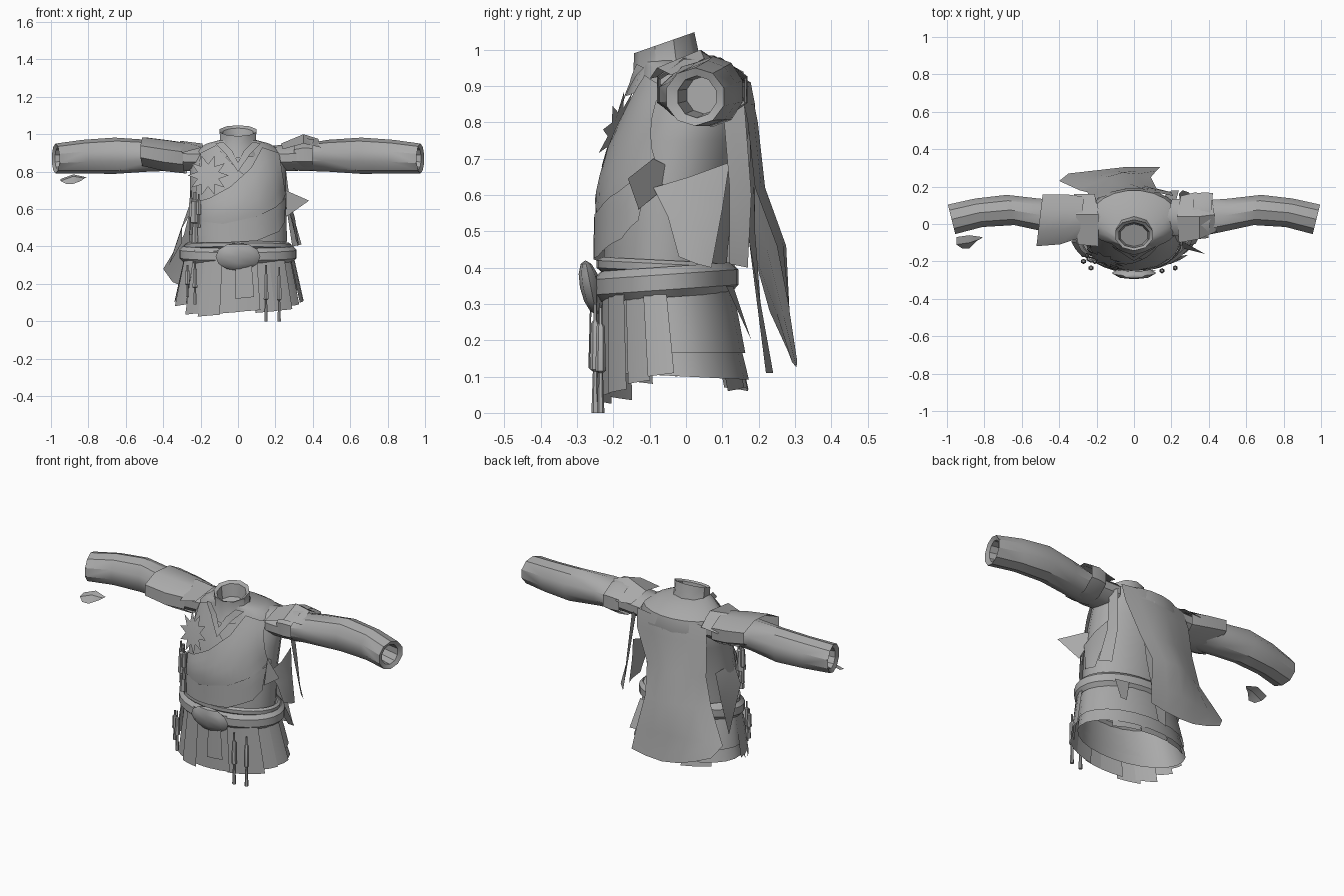
import bpy, bmesh, math
from mathutils import Vector

old = bpy.data.objects.get("Cube")
if old:
    bpy.data.objects.remove(old, do_unlink=True)

cloth = bpy.data.materials.new("grey cloth")
cloth.use_nodes = True
GREY = (0.4, 0.4, 0.4, 1)
cloth.diffuse_color = GREY
cloth.node_tree.nodes["Principled BSDF"].inputs["Base Color"].default_value = GREY


def finish(name, bm, angle=35):
    """Turn a bmesh into a shaded object."""
    bmesh.ops.recalc_face_normals(bm, faces=bm.faces)
    mesh = bpy.data.meshes.new(name)
    bm.to_mesh(mesh)
    bm.free()
    obj = bpy.data.objects.new(name, mesh)
    bpy.context.collection.objects.link(obj)
    mesh.materials.append(cloth)
    bpy.ops.object.select_all(action='DESELECT')
    obj.select_set(True)
    bpy.context.view_layer.objects.active = obj
    bpy.ops.object.shade_smooth_by_angle(angle=math.radians(angle))
    return obj


def sheet(name, rows, wrap=False, loop=False, cap=False):
    """Skin a grid of points; wrap closes each row, loop joins last row to first."""
    bm = bmesh.new()
    grid = [[bm.verts.new(p) for p in row] for row in rows]
    n = len(grid[0])
    pairs = list(zip(grid, grid[1:])) + ([(grid[-1], grid[0])] if loop else [])
    for a, b in pairs:
        for i in range(n if wrap else n - 1):
            j = (i + 1) % n
            bm.faces.new((a[i], a[j], b[j], b[i]))
    if cap:
        bm.faces.new(grid[-1])
    return finish(name, bm)


def ring(u, v, ru, rv, n):
    for i in range(n):
        t = math.tau * (i + 0.5) / n
        yield u + ru * math.cos(t), v + rv * math.sin(t)


def upright(name, sections, n=16, tilt=0, cap=False):
    """Tube along z from (z, cy, rx, ry) sections."""
    return sheet(name, [[(x, y, z + tilt * y) for x, y in ring(0, cy, rx, ry, n)]
                        for z, cy, rx, ry in sections], True, cap=cap)


def sideways(name, sections, side, n=10, slant=0, cap=False):
    """Tube along x from (x, cy, cz, ry, rz) sections."""
    return sheet(name, [[(side * (x + slant * (y - cy)), y, z) for y, z in ring(cy, cz, ry, rz, n)]
                        for x, cy, cz, ry, rz in sections], True, cap=cap)


# Torso
TORSO = [(.34, -.06, .26, .17), (.45, -.055, .265, .172), (.6, -.045, .26, .18),
         (.75, -.01, .26, .18), (.85, .02, .26, .172), (.91, .025, .235, .155),
         (.95, -.005, .17, .12), (.97, -.055, .095, .08)]
upright("torso", TORSO, 20)


def front(x, z, off=0.012):
    """Point on the front of the torso."""
    z0 = min(max(z, TORSO[0][0]), TORSO[-1][0])
    for a, b in zip(TORSO, TORSO[1:]):
        if z0 <= b[0]:
            t = (z0 - a[0]) / (b[0] - a[0])
            cy, rx, ry = (p + (q - p) * t for p, q in zip(a[1:], b[1:]))
            break
    return (x, cy - ry * math.sqrt(max(0, 1 - (x / rx) ** 2)) - off, z)


def densify(edge, k=3):
    pts = [tuple(p + (q - p) * i / k for p, q in zip(a, b))
           for a, b in zip(edge, edge[1:]) for i in range(k)]
    return pts + [edge[-1]]


def drape(name, top, bottom, steps=5, off=0.012, puff=0.0):
    """Cloth between two edges, laid on the torso front."""
    rows = []
    for k in range(steps + 1):
        t = k / steps
        rows.append([front(a[0] + (b[0] - a[0]) * t, a[1] + (b[1] - a[1]) * t,
                           off + puff * math.sin(math.pi * t))
                     for a, b in zip(densify(top), densify(bottom))])
    return sheet(name, rows)


# Wrapped chest layers, with a pointed end at the left
drape("under_wrap", [(-.2, .9), (-.12, .94), (-.03, .84), (.1, .72)],
      [(-.25, .5), (-.16, .48), (-.05, .48), (.1, .5)], off=0.008)
drape("over_wrap", [(.22, .9), (.13, .93), (.07, .82), (-.04, .72), (-.15, .66), (-.25, .63)],
      [(.255, .68), (.22, .6), (.13, .54), (0, .5), (-.14, .48), (-.25, .5)], off=0.018, puff=0.008)
drape("waist_wrap", [(.255, .66), (.2, .61), (.1, .56), (-.08, .52), (-.25, .54)],
      [(.25, .53), (.22, .48), (.1, .43), (-.08, .42), (-.25, .42)], off=0.028)
sheet("pointed_flap", [[(.255, -.09, .70), (.38, -.16, .645)], [(.255, -.01, .66), (.26, -.13, .56)]])

# Collar with a sunken neck floor
upright("collar", [(.93, -.06, .13, .105), (.98, -.055, .1, .09), (1.04, -.06, .103, .083),
                   (1.03, -.06, .085, .068), (.96, -.06, .075, .06)], 10, tilt=0.35, cap=True)
for s, side in ((1, "left"), (-1, "right")):
    drape("lapel_" + side, [(.12 * s, .95), (.07 * s, .9), (0, .8)],
          [(.08 * s, .96), (.03 * s, .91), (0, .85)], 1, 0.026)

# Sleeves with hollow cuffs
SLEEVE = [(.18, .04, .87, .1, .07), (.33, .025, .875, .105, .07), (.48, .045, .885, .095, .085),
          (.66, .075, .885, .085, .097), (.83, .06, .88, .08, .09), (.975, .025, .87, .083, .08),
          (.965, .03, .87, .055, .058), (.85, .05, .875, .05, .052)]
for s, side in ((1, "left"), (-1, "right")):
    sideways("sleeve_" + side, SLEEVE, s, slant=0.25, cap=True)

# Shoulder bands and flaps
sideways("shoulder_band_right", [(.28, .035, .872, .12, .088), (.38, .025, .885, .145, .09),
                                 (.505, .02, .907, .15, .083)], -1, 8, slant=-0.12)
sideways("shoulder_band_left", [(.31, .045, .885, .125, .085), (.36, .045, .89, .135, .095),
                                (.41, .045, .89, .13, .09)], 1, 8, slant=0.1)
sheet("shoulder_flap_left", [[(.24, -.1, .92), (.23, .04, .95), (.25, .15, .91)],
                             [(.35, -.08, .95), (.35, .04, 1.0), (.33, .17, .91)],
                             [(.44, -.04, .93), (.43, .05, .975), (.42, .13, .93)]])
sheet("shoulder_flap_right", [[(-.19, -.12, .93), (-.19, .05, .95), (-.21, .16, .9)],
                              [(-.3, -.11, .9), (-.31, .05, .965), (-.32, .16, .89)]])

# Star badge on the right of the chest
bm = bmesh.new()
hub = bm.verts.new((-.16, -.195, .78))
tips = []
for i in range(20):
    r, t = (0.11, 0.06)[i % 2], math.tau * i / 20
    x, z = -.16 + r * math.cos(t), .78 + r * math.sin(t)
    tips.append(bm.verts.new((x, -.19 - 0.35 * (x + .16) + 0.3 * (z - .78), z)))
for a, b in zip(tips, tips[1:] + tips[:1]):
    bm.faces.new((hub, a, b))
finish("star_badge", bm)

# Skirt: under layer, over layer and overlapping pleats
upright("under_skirt", [(.36, -.06, .27, .175), (.2, -.035, .3, .185), (.1, -.02, .325, .195)], 24, tilt=-0.05)
upright("over_skirt", [(.38, -.06, .275, .18), (.27, -.04, .3, .185), (.165, -.025, .32, .19)], 24)


def pleat(name, angle, half, low, top=.37, out=0.012):
    rows = []
    for t in (0, .5, 1):
        rx, ry, cy = .275 + .06 * t + out, .175 + .03 * t + out, -.055 + .025 * t
        rows.append([(rx * math.sin(a), cy - ry * math.cos(a) - k * 0.01, top + (low - top) * t + k * 0.01)
                     for k, a in ((0, angle - half), (0.5, angle), (1, angle + half))])
    return sheet(name, rows)


LOWS = [.1, .08, .035, .025, .04, .05, .045, .055, .08, .1]
for i, low in enumerate(LOWS):
    pleat(f"front_pleat_{i}", math.radians(-81 + 18 * i), 0.19, low, out=0.006 + 0.01 * (i % 2))
for i in range(3):
    pleat(f"back_pleat_{i}", math.radians(150 + 30 * i), 0.27, 0.06, top=.3, out=0.002)
pleat("front_tab", 0.1, 0.14, .12, top=.3, out=0.03)


# Belts
def belt(name, rx, ry, z, high, thick, tilt):
    rows = []
    for i in range(28):
        a = math.tau * i / 28
        row = []
        for dr, dz in ring(0, 0, thick, high, 6):
            y = (ry + dr) * math.sin(a)
            row.append(((rx + dr) * math.cos(a), y - .055, z + dz + tilt * y))
        rows.append(row)
    return sheet(name, rows, True, True)


belt("belt", .295, .18, .36, .042, .022, 0.07)
belt("upper_belt", .272, .178, .4, .02, .016, -0.05)

# Buckle: a faceted lens
bm = bmesh.new()
bmesh.ops.create_uvsphere(bm, u_segments=8, v_segments=6, radius=1)
for v in bm.verts:
    v.co = Vector((v.co.x * .12, -.262 + v.co.y * .03 - v.co.z * 0.015, .345 + v.co.z * .075))
finish("buckle", bm)


# Hanging tassels
def tassel(name, x, y, top, low, r=0.013):
    h = top - low
    sections = [(0, .4), (.15, .4), (.18, .9), (.6, 1.1), (.62, .5), (1, .8)]
    return sheet(name, [[(u, v, top - h * t) for u, v in ring(x, y, r * w, r * w, 6)]
                        for t, w in sections], True, cap=True)


for i, (x, y, top, low) in enumerate([(.15, -.25, .3, 0), (.22, -.235, .29, 0),
                                      (-.23, -.235, .32, .09), (-.27, -.2, .3, .13),
                                      (-.25, -.17, .7, .46), (-.21, -.2, .68, .5)]):
    tassel(f"tassel_{i}", x, y, top, low)
tassel("pouch", -.23, -.18, .69, .42, 0.025)

# Cape hanging from the back, narrow at the waist and flared towards the right
CAPE = [(.9, -.22, .21, .13, .15), (.8, -.24, .2, .15, .17), (.62, -.25, .12, .17, .19),
        (.46, -.29, .09, .18, .25), (.28, -.4, .12, .23, .285), (.15, -.35, .14, .27, .305)]
rows = []
for z, x0, x1, y0, y1 in CAPE:
    hem = z < .2
    rows.append([(x0 + (x1 - x0) * t, y0 + (y1 - y0) * min(1, t * 1.6) + 0.03 * math.sin(math.pi * t) * (z > .3),
                  z + hem * (0.06 * (1 - t) - 0.05 * math.sin(math.pi * t))) for t in (0, .2, .4, .6, .8, 1)])
sheet("cape", rows)

# Loose scarf ends at both sides
sheet("scarf_left", [[(.26, -.09, .62), (.275, .01, .65), (.26, .12, .69)],
                     [(.29, -.05, .54), (.305, .02, .55), (.28, .1, .56)],
                     [(.31, -.02, .43), (.325, .03, .41), (.32, .07, .4)]])
sheet("scarf_strip_left", [[(.25, .1, .86), (.24, .16, .86)], [(.28, .12, .62), (.26, .18, .6)],
                           [(.34, .12, .41), (.29, .17, .4)]])
sheet("back_strip", [[(.12, .18, .85), (.02, .19, .85)], [(.06, .17, .5), (-.04, .19, .5)],
                     [(.04, .24, .11), (-.03, .22, .11)]])
sheet("belt_end", [[(.22, .11, .35), (.14, .13, .35)], [(.24, .18, .2), (.2, .18, .2)]])
sheet("scarf_right", [[(-.24, -.1, .6), (-.26, .1, .62)], [(-.3, -.08, .5), (-.31, .12, .48)],
                      [(-.3, -.02, .42), (-.37, .13, .3)]])

# Loose cloth scrap under the right cuff
sheet("cuff_scrap", [[(-.95, -.07, .76), (-.95, -.11, .75), (-.92, -.13, .735)],
                     [(-.88, -.06, .785), (-.88, -.1, .775), (-.88, -.13, .735)],
                     [(-.81, -.07, .77), (-.82, -.08, .765), (-.84, -.09, .75)]])
